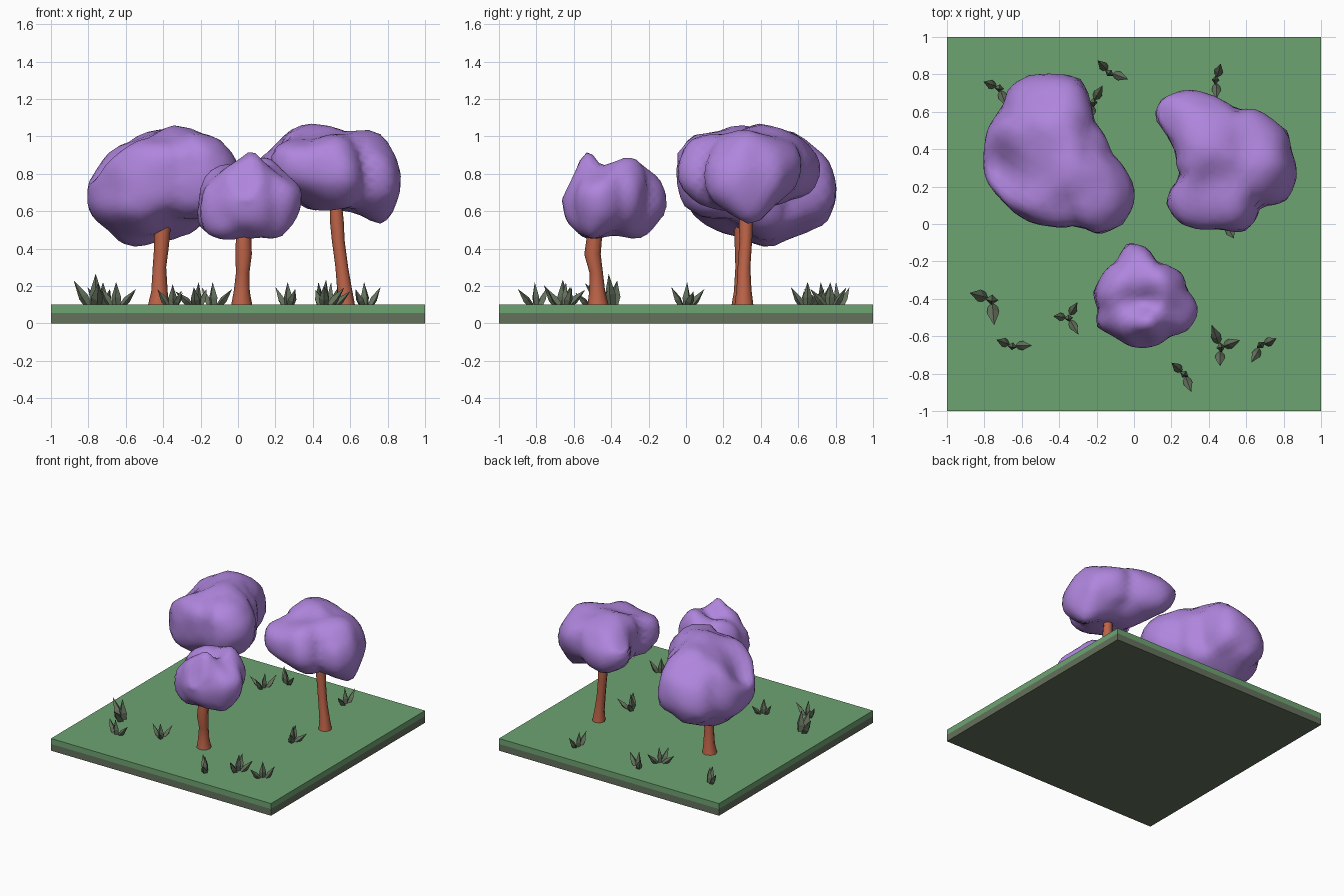
import bpy, bmesh, math
from mathutils import Vector, noise

cube = bpy.data.objects.get("Cube")
if cube:
    bpy.data.objects.remove(cube, do_unlink=True)


def material(name, rgb):
    m = bpy.data.materials.new(name)
    m.use_nodes = True
    m.diffuse_color = (*rgb, 1)
    node = next(n for n in m.node_tree.nodes if n.type == "BSDF_PRINCIPLED")
    node.inputs["Base Color"].default_value = (*rgb, 1)
    return m


GRASS = material("meadow_green", (0.155, 0.37, 0.165))
DARK = material("dark_olive", (0.127, 0.164, 0.107))
BARK = material("red_bark", (0.515, 0.127, 0.065))
LEAF = material("purple_leaf", (0.434, 0.238, 0.73))


def finish(bm, name, mat, smooth=None):
    bmesh.ops.recalc_face_normals(bm, faces=bm.faces)
    mesh = bpy.data.meshes.new(name)
    bm.to_mesh(mesh)
    bm.free()
    mesh.materials.append(mat)
    ob = bpy.data.objects.new(name, mesh)
    bpy.context.collection.objects.link(ob)
    if smooth:
        bpy.ops.object.select_all(action="DESELECT")
        ob.select_set(True)
        bpy.context.view_layer.objects.active = ob
        bpy.ops.object.shade_smooth_by_angle(angle=math.radians(smooth))
    return ob


def slab(name, low, high, mat):
    bm = bmesh.new()
    bmesh.ops.create_cube(bm, size=2)
    for v in bm.verts:
        v.co.z = high if v.co.z > 0 else low
    finish(bm, name, mat)


def loft(bm, rings):
    """Skin a list of equally sized rings of points, closing both ends."""
    loops = [[bm.verts.new(p) for p in ring] for ring in rings]
    for a, b in zip(loops, loops[1:]):
        for i in range(len(a)):
            j = (i + 1) % len(a)
            bm.faces.new((a[i], a[j], b[j], b[i]))
    bm.faces.new(loops[0][::-1])
    bm.faces.new(loops[-1])


def trunk(name, path, sides=8):
    """Path points are x, y, z, radius."""
    bm = bmesh.new()
    turns = [math.tau * i / sides for i in range(sides)]
    loft(bm, [[(x + r * math.cos(t), y + r * math.sin(t), z) for t in turns]
              for x, y, z, r in path])
    finish(bm, name, BARK, 60)


def canopy(name, centre, up, down, tilt, outline, bumps, sags, rough):
    """Lumpy crown: a plan outline swept over a rounded height profile."""
    c = Vector(centre)
    polar = sorted((math.atan2(y - c.y, x - c.x), math.hypot(x - c.x, y - c.y))
                   for x, y in outline)
    polar = ([(polar[-1][0] - math.tau, polar[-1][1])] + polar
             + [(polar[0][0] + math.tau, polar[0][1])])
    mean = sum(r for _, r in polar) / len(polar)

    def reach(t):
        for (a, ra), (b, rb) in zip(polar, polar[1:]):
            if a <= t <= b:
                return ra + (rb - ra) * (t - a) / max(b - a, 1e-6)
        return mean

    bm = bmesh.new()
    bmesh.ops.create_icosphere(bm, subdivisions=4, radius=1)
    for v in bm.verts:
        d = v.co.normalized()
        flat = math.hypot(d.x, d.y)
        power = 2.4 if d.z > 0 else 2.15
        s = (flat ** power + abs(d.z) ** power) ** (-1 / power)
        r = mean + (reach(math.atan2(d.y, d.x)) - mean) * flat ** 0.7
        h = up if d.z > 0 else down
        p = Vector((d.x * s * r, d.y * s * r, d.z * s * h))
        p.z += tilt[0] * p.x + tilt[1] * p.y
        # Broad folds, weaker at the rim so the outline holds
        n = noise.noise(p * 4.5 + c * 9) + 0.3 * noise.noise(p * 9 + c * 5)
        p += d * n * rough * (1 - 0.6 * flat ** 4)
        p += c
        # Local peaks and hollows above, hanging lobes below
        for x, y, lift, width in bumps if d.z > 0 else sags:
            near = math.exp(-((p.x - x) ** 2 + (p.y - y) ** 2) / width ** 2)
            p.z += lift * near * min(1, abs(d.z) * 1.3)
        v.co = p
    finish(bm, name, LEAF, 80)


# Ground
slab("soil_slab", 0, 0.055, DARK)
slab("grass_layer", 0.055, 0.1, GRASS)

# Large left tree
trunk("left_trunk", [(-0.425, 0.3, 0.1, 0.056), (-0.42, 0.3, 0.17, 0.044),
                     (-0.42, 0.3, 0.3, 0.036), (-0.41, 0.3, 0.4, 0.039),
                     (-0.4, 0.3, 0.6, 0.048)])
canopy("left_canopy", (-0.42, 0.36, 0.72), 0.32, 0.26, (0.12, -0.08),
       [(-0.45, 0.8), (-0.28, 0.76), (-0.22, 0.55), (-0.12, 0.37), (0, 0.2),
        (0, 0.1), (-0.07, 0), (-0.18, -0.06), (-0.3, -0.01), (-0.45, -0.02),
        (-0.6, 0.02), (-0.75, 0.17), (-0.79, 0.27), (-0.78, 0.5),
        (-0.7, 0.62), (-0.67, 0.73), (-0.57, 0.79)],
       [(-0.5, 0.22, -0.06, 0.15), (-0.75, 0.3, -0.18, 0.15),
        (-0.58, 0.5, 0.04, 0.15)],
       [(-0.62, 0.4, -0.02, 0.12)], 0.055)

# Small front tree
trunk("front_trunk", [(0.02, -0.47, 0.1, 0.056), (0.02, -0.475, 0.17, 0.043),
                      (0.025, -0.48, 0.27, 0.036), (0.03, -0.5, 0.37, 0.044),
                      (0.03, -0.48, 0.55, 0.038)])
canopy("front_canopy", (0.05, -0.4, 0.65), 0.2, 0.215, (0.08, 0.03),
       [(-0.04, -0.09), (0.08, -0.13), (0.13, -0.2), (0.24, -0.26),
        (0.27, -0.35), (0.33, -0.44), (0.33, -0.5), (0.29, -0.57),
        (0.2, -0.6), (0.12, -0.65), (0.03, -0.66), (-0.08, -0.63),
        (-0.2, -0.55), (-0.18, -0.45), (-0.21, -0.37), (-0.18, -0.3),
        (-0.1, -0.2)],
       [(0.08, -0.53, 0.11, 0.08), (0.05, -0.43, -0.06, 0.08),
        (0.05, -0.66, -0.12, 0.08), (-0.08, -0.3, 0.04, 0.1),
        (0.15, -0.28, 0.04, 0.1)],
       [(0.25, -0.52, -0.06, 0.08)], 0.06)

# Tall right tree
trunk("right_trunk", [(0.575, 0.31, 0.1, 0.05), (0.57, 0.31, 0.18, 0.04),
                      (0.555, 0.31, 0.3, 0.034), (0.535, 0.32, 0.45, 0.034),
                      (0.53, 0.32, 0.53, 0.037), (0.52, 0.32, 0.7, 0.03)])
canopy("right_canopy", (0.48, 0.33, 0.82), 0.215, 0.21, (-0.08, 0.03),
       [(0.1, 0.58), (0.14, 0.66), (0.3, 0.71), (0.42, 0.69), (0.55, 0.61),
        (0.7, 0.58), (0.82, 0.5), (0.85, 0.4), (0.87, 0.25), (0.82, 0.13),
        (0.67, 0.1), (0.65, 0.03), (0.58, -0.04), (0.45, -0.03), (0.25, 0),
        (0.17, 0.11), (0.2, 0.2), (0.25, 0.25), (0.22, 0.38), (0.17, 0.48)],
       [(0.65, 0.35, 0.02, 0.2), (0.5, 0.2, -0.04, 0.1),
        (0.13, 0.6, -0.1, 0.1)],
       [(0.82, 0.36, -0.12, 0.13)], 0.055)


def blade(bm, foot, lean, turn, length):
    """Four-sided leaf, narrow at the foot and pointed at the tip."""
    t = math.radians(turn)
    out = Vector((math.cos(t), math.sin(t), 0))
    side = Vector((-out.y, out.x, 0))
    axis = out * math.sin(lean) + Vector((0, 0, math.cos(lean)))
    thick = axis.cross(side)
    rings = []
    for along, half in ((0, 0.17), (0.36, 0.21), (1, 0.004)):
        mid = foot + axis * length * along
        a, b = side * half * length, thick * half * length * 0.8
        rings.append([mid + a, mid + b, mid - a, mid - b])
    loft(bm, rings)


# Grass tufts: x, y, size, directions of the leaning blades
TUFTS = [(-0.72, 0.73, 1, (160, -70)), (-0.13, 0.81, 1, (135, -20)),
         (-0.22, 0.65, 1, (-100, 60, -170)), (0.44, 0.77, 1, (75, -90)),
         (0.49, 0, 1, (-60, 110, 20)), (-0.76, -0.4, 1.35, (165, -85)),
         (-0.35, -0.5, 0.9, (175, 60, -60)), (-0.65, -0.65, 1, (160, 0)),
         (0.46, -0.66, 1.1, (-90, 20, 110)), (0.68, -0.65, 1, (25, -120)),
         (0.27, -0.8, 1, (140, -70))]
for i, (x, y, size, turns) in enumerate(TUFTS):
    bm = bmesh.new()
    foot = Vector((x, y, 0.095))
    blade(bm, foot, 0.08, turns[0] + 100, 0.125 * size)
    for k, turn in enumerate(turns):
        t = math.radians(turn)
        step = Vector((math.cos(t), math.sin(t), 0)) * 0.03 * size
        blade(bm, foot + step, 0.55 + 0.15 * k, turn, 0.115 * size)
    finish(bm, f"grass_tuft_{i + 1}", DARK)
